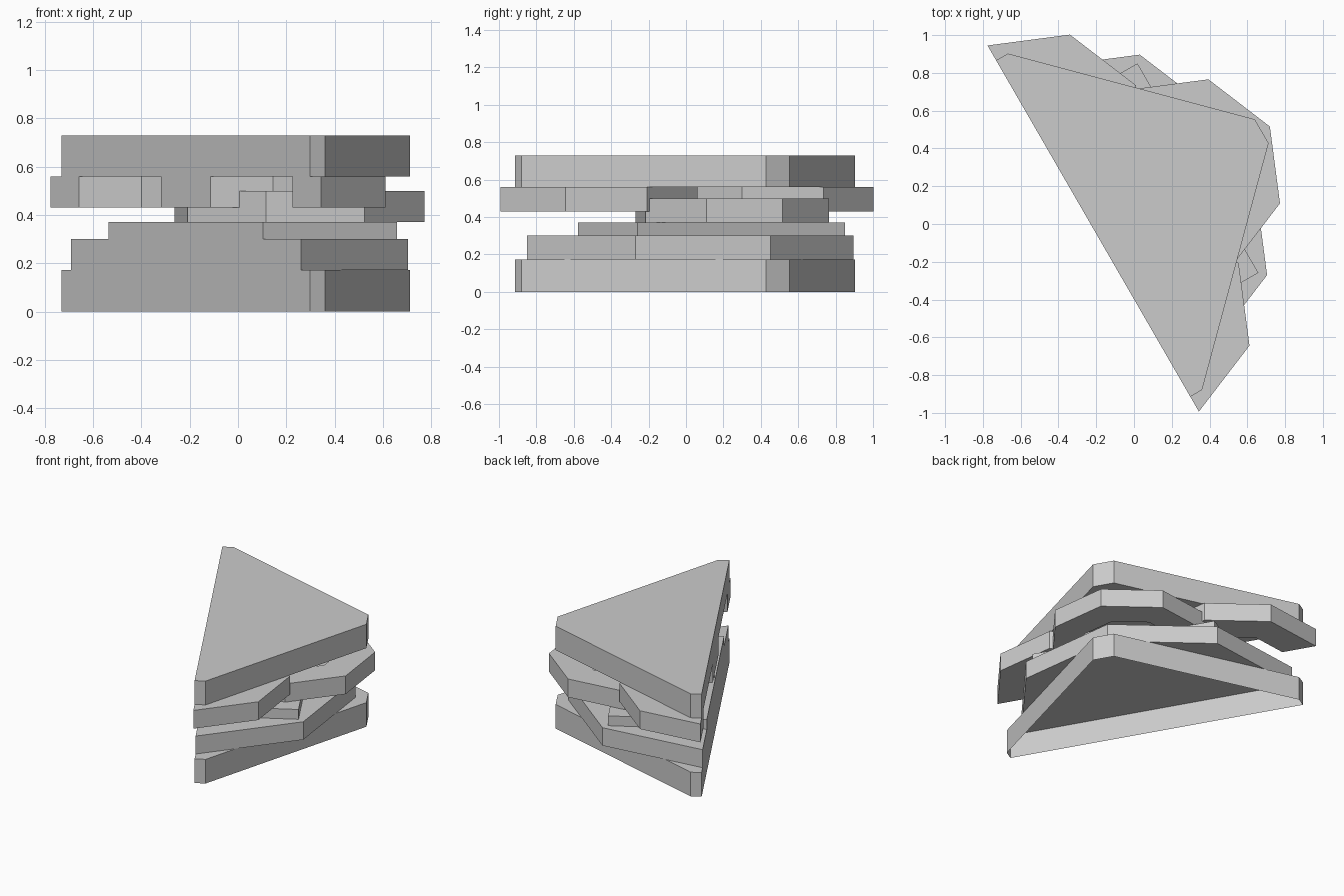
import bpy, bmesh
from math import sin, cos, radians

if "Cube" in bpy.data.objects:
    bpy.data.objects.remove(bpy.data.objects["Cube"])

# Local frame: x = outward from the flat cut face, y = along the cut face
ORIGIN = (-0.216, -0.024, 0.0)
ANGLE = radians(30)


def finish(name, bm):
    bmesh.ops.recalc_face_normals(bm, faces=bm.faces)
    mesh = bpy.data.meshes.new(name)
    bm.to_mesh(mesh)
    bm.free()
    ob = bpy.data.objects.new(name, mesh)
    ob.location = ORIGIN
    ob.rotation_euler.z = ANGLE
    bpy.context.collection.objects.link(ob)
    return ob


def arc(r, cx, cy, start, steps):
    return [(cx + r * cos(radians(start + 45 * i)),
             cy + r * sin(radians(start + 45 * i))) for i in range(steps)]


def slab(name, half, z0, z1, open_bottom=False):
    """Prism from a half outline (y >= 0, cut face to tip), mirrored in y."""
    pts = half + [(x, -y) for x, y in reversed(half) if y > 1e-5]
    bm = bmesh.new()
    lo = [bm.verts.new((x, y, z0)) for x, y in pts]
    hi = [bm.verts.new((x, y, z1)) for x, y in pts]
    n = len(pts)
    bm.faces.new(hi)
    for i in range(n):
        j = (i + 1) % n
        bm.faces.new((lo[i], lo[j], hi[j], hi[i]))
    if not open_bottom:
        bm.faces.new(lo)
    return finish(name, bm)


def octagon_ring(name, cx, cy, r_out, r_in, z0, z1, full):
    """Flat octagonal band, whole or halved at the cut face."""
    steps = 8 if full else 5
    outer, inner = (arc(r, cx, cy, -90, steps) for r in (r_out, r_in))
    bm = bmesh.new()
    sections = [[bm.verts.new((*o, z0)), bm.verts.new((*o, z1)),
                 bm.verts.new((*i, z1)), bm.verts.new((*i, z0))]
                for o, i in zip(outer, inner)]
    pairs = list(zip(sections, sections[1:]))
    if full:
        pairs.append((sections[-1], sections[0]))
    else:
        bm.faces.new(sections[0])
        bm.faces.new(sections[-1])
    for a, b in pairs:
        for k in range(4):
            m = (k + 1) % 4
            bm.faces.new((a[k], b[k], b[m], a[m]))
    return finish(name, bm)


# Matching base and top slabs: half squares with clipped corners
clipped = [(0, 1.028), (0.072, 1.028), (1.03, 0.073)]
slab("base_slab", clipped, 0.0, 0.172, open_bottom=True)
slab("top_slab", clipped, 0.56, 0.73)

# Half octagon and half square steps
octo = list(reversed(arc(0.953, 0, 0, 0, 3)))
octo[0] = (0, 0.953)
octo[-1] = (0.953, 0)
slab("octagon_step", octo, 0.172, 0.30)
slab("square_step", [(0, 0.64), (0.64, 0.64)], 0.30, 0.37)

# Interlocking octagonal rings
octagon_ring("outer_ring", 0.544, 0, 0.536, 0.32, 0.37, 0.50, True)
for side, label in ((-1, "front"), (1, "back")):
    octagon_ring(label + "_half_ring", 0, 0.544 * side, 0.575, 0.34,
                 0.43, 0.56, False)
